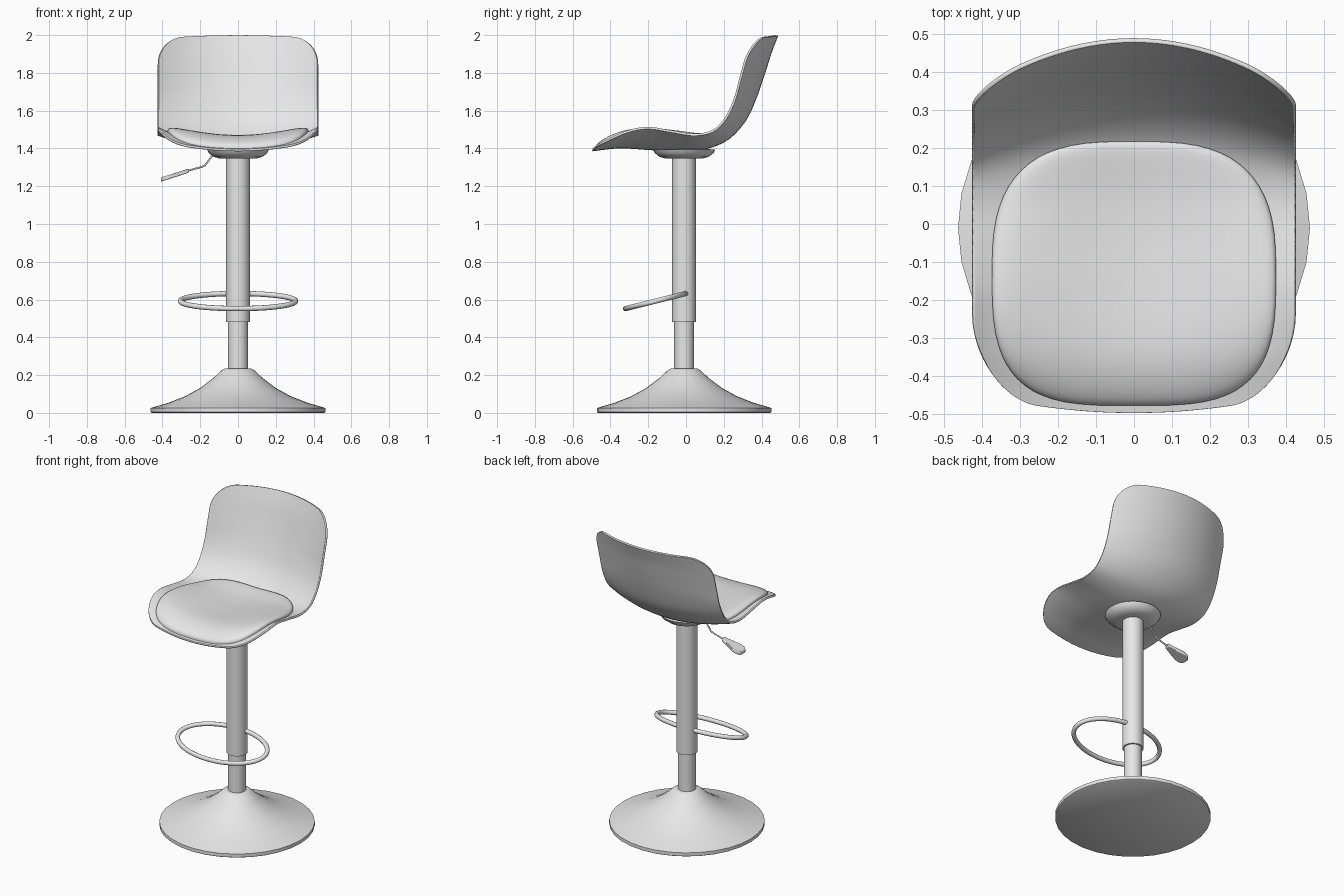
import bpy, bmesh, math
from mathutils import Vector

if "Cube" in bpy.data.objects:
    bpy.data.objects.remove(bpy.data.objects["Cube"], do_unlink=True)

grey = bpy.data.materials.new("light_grey")
grey.use_nodes = True
grey.diffuse_color = (0.8, 0.8, 0.8, 1)
grey.node_tree.nodes["Principled BSDF"].inputs["Base Color"].default_value = (0.8, 0.8, 0.8, 1)

AXIS_Y = -0.01      # centre of the column
HALF = 0.425        # half width of the shell


def finish(obj, angle=40):
    obj.data.materials.clear()
    obj.data.materials.append(grey)
    bpy.ops.object.select_all(action='DESELECT')
    obj.select_set(True)
    bpy.context.view_layer.objects.active = obj
    if obj.type == 'MESH':
        bpy.ops.object.shade_smooth_by_angle(angle=math.radians(angle))
    return obj


def mesh_object(name, verts, faces):
    mesh = bpy.data.meshes.new(name)
    mesh.from_pydata(verts, [], faces)
    obj = bpy.data.objects.new(name, mesh)
    bpy.context.collection.objects.link(obj)
    return obj


def lathe(name, profile, sides=32):
    """Revolve (radius, z) points about the column axis."""
    bm = bmesh.new()
    pts = [bm.verts.new((r, AXIS_Y, z)) for r, z in profile]
    edges = [bm.edges.new(pair) for pair in zip(pts, pts[1:])]
    bmesh.ops.spin(bm, geom=pts + edges, cent=(0, AXIS_Y, 0), axis=(0, 0, 1),
                   angle=math.tau, steps=sides)
    for v in bm.verts:
        v.co.x, v.co.y = v.co.x, v.co.y
    bmesh.ops.translate(bm, verts=bm.verts, vec=(0, 0, 0))
    bmesh.ops.remove_doubles(bm, verts=bm.verts, dist=1e-4)
    bmesh.ops.recalc_face_normals(bm, faces=bm.faces)
    mesh = bpy.data.meshes.new(name)
    bm.to_mesh(mesh)
    bm.free()
    obj = bpy.data.objects.new(name, mesh)
    bpy.context.collection.objects.link(obj)
    return finish(obj)


def tube(name, points, radius, cyclic=False):
    """Round bar along a path of points."""
    curve = bpy.data.curves.new(name, 'CURVE')
    curve.dimensions = '3D'
    curve.bevel_depth = radius
    curve.bevel_resolution = 3
    curve.use_fill_caps = True
    spline = curve.splines.new('POLY')
    spline.points.add(len(points) - 1)
    for p, co in zip(spline.points, points):
        p.co = (*co, 1)
    spline.use_cyclic_u = cyclic
    spline.use_smooth = True
    obj = bpy.data.objects.new(name, curve)
    bpy.context.collection.objects.link(obj)
    return finish(obj)


def sample(points, t):
    """Catmull-Rom point at t in 0..1."""
    n = len(points) - 1
    i = min(int(t * n), n - 1)
    f = t * n - i
    p1, p2 = Vector(points[i]), Vector(points[i + 1])
    p0 = Vector(points[i - 1]) if i else 2 * p1 - p2
    p3 = Vector(points[i + 2]) if i + 2 <= n else 2 * p2 - p1
    return 0.5 * (2 * p1 + (p2 - p0) * f + (2 * p0 - 5 * p1 + 4 * p2 - p3) * f * f
                  + (3 * p1 - p0 - 3 * p2 + p3) * f ** 3)


# Shell profiles (y, z) from front lip to backrest top: middle and side rim
MIDDLE = [(-.495, 1.385), (-.35, 1.40), (-.17, 1.39), (0, 1.385), (.12, 1.40), (.23, 1.45),
          (.32, 1.55), (.375, 1.67), (.42, 1.80), (.455, 1.91), (.488, 1.995)]
RIM = [(-.44, 1.44), (-.32, 1.485), (-.2, 1.503), (-.08, 1.485), (.04, 1.467), (.14, 1.485),
       (.21, 1.55), (.26, 1.65), (.29, 1.76), (.32, 1.87), (.35, 1.98)]


def shell_point(x, t):
    yz = sample(MIDDLE, t).lerp(sample(RIM, t), (abs(x) / HALF) ** 2)
    return Vector((x, yz.x, yz.y))


def half_width(t):
    d_front, d_back = max(0, 1 - t / 0.17), max(0, 1 - (1 - t) / 0.12)
    return (HALF - 0.17 * (1 - math.sqrt(1 - d_front ** 2))
            - 0.13 * (1 - math.sqrt(1 - d_back ** 2)))


# Seat shell
ROWS, COLS = 56, 32
verts, faces = [], []
for j in range(ROWS + 1):
    t = (1 - math.cos(math.pi * j / ROWS)) / 2
    for i in range(COLS + 1):
        verts.append(shell_point(half_width(t) * math.sin(math.pi * (i / COLS - 0.5)), t))
for j in range(ROWS):
    for i in range(COLS):
        a = j * (COLS + 1) + i
        faces.append((a, a + 1, a + COLS + 2, a + COLS + 1))
shell = mesh_object("seat_shell", verts, faces)
solid = shell.modifiers.new("thickness", 'SOLIDIFY')
solid.thickness = 0.012
solid.offset = 1
finish(shell, 50)


def shell_at(x, y):
    """Point of the pan above a given x, y."""
    low, high = 0.0, 0.8
    for _ in range(24):
        mid = (low + high) / 2
        if shell_point(x, mid).y < y:
            low = mid
        else:
            high = mid
    return shell_point(x, low)


# Cushion: rounded-square pad with a domed top that follows the pan
SEGS, RINGS = 64, 14
CENTRE_Y = -0.13
verts = [shell_at(0, CENTRE_Y) + Vector((0, 0, 0.075))]
faces = []
for k in range(1, RINGS + 2):
    r = math.sin(math.pi / 2 * min(k, RINGS) / RINGS)
    lift = 0.02 + 0.055 * math.sqrt(max(0, 1 - r ** 3)) if k <= RINGS else 0.004
    for s in range(SEGS):
        c, n = math.cos(math.tau * s / SEGS), math.sin(math.tau * s / SEGS)
        power = 0.66 if n > 0 else 0.58
        x = 0.373 * r * math.copysign(abs(c) ** power, c)
        y = CENTRE_Y + 0.347 * r * math.copysign(abs(n) ** (power + 0.06), n)
        verts.append(shell_at(x, y) + Vector((0, 0, lift)))
for s in range(SEGS):
    e = (s + 1) % SEGS
    faces.append((0, 1 + s, 1 + e))
    for k in range(RINGS):
        a, b = 1 + k * SEGS, 1 + (k + 1) * SEGS
        faces.append((a + s, b + s, b + e, a + e))
finish(mesh_object("seat_cushion", verts, faces), 60)

# Mounting plate, column and base
lathe("mounting_plate", [(0, 1.40), (.165, 1.395), (.155, 1.375), (.13, 1.356), (.1, 1.347), (0, 1.345)])
lathe("upper_column", [(0, 1.36), (.063, 1.36), (.063, .48), (0, .48)])
lathe("lower_column", [(0, .5), (.053, .5), (.053, .2), (0, .2)])
lathe("base", [(0, .236), (.068, .236), (.085, .227), (.13, .185), (.2, .132), (.28, .088),
               (.37, .053), (.462, .026), (.462, .004), (.456, 0), (0, 0)])

# Tilted oval footrest
ring = [(0.305 * math.cos(a), -0.16 + 0.16 * math.sin(a), 0.592 + 0.04 * math.sin(a))
        for a in (math.tau * i / 64 for i in range(64))]
tube("footrest_ring", ring, 0.014, True)

# Height lever: bent wire and flat teardrop paddle
tube("lever_wire", [(-.12, AXIS_Y, 1.385), (-.175, AXIS_Y, 1.31), (-.19, AXIS_Y, 1.303),
                    (-.28, AXIS_Y, 1.278)], 0.005)
outline = [(-.262, .014), (-.31, .028), (-.36, .043), (-.39, .041), (-.408, .024)]
outline += [(x, -w) for x, w in reversed(outline)]
count = len(outline)
verts = [(x, AXIS_Y + w, 1.282 + (x + .262) * 0.32 + h) for h in (-.011, .011) for x, w in outline]
faces = [tuple(range(count)), tuple(range(2 * count - 1, count - 1, -1))]
faces += [(i, i + count, (i + 1) % count + count, (i + 1) % count) for i in range(count)]
paddle = mesh_object("lever_paddle", verts, faces)
bm = bmesh.new()
bm.from_mesh(paddle.data)
bmesh.ops.recalc_face_normals(bm, faces=bm.faces)
bm.to_mesh(paddle.data)
bm.free()
bevel = paddle.modifiers.new("soft_edges", 'BEVEL')
bevel.width = 0.004
bevel.segments = 2
finish(paddle, 45)
